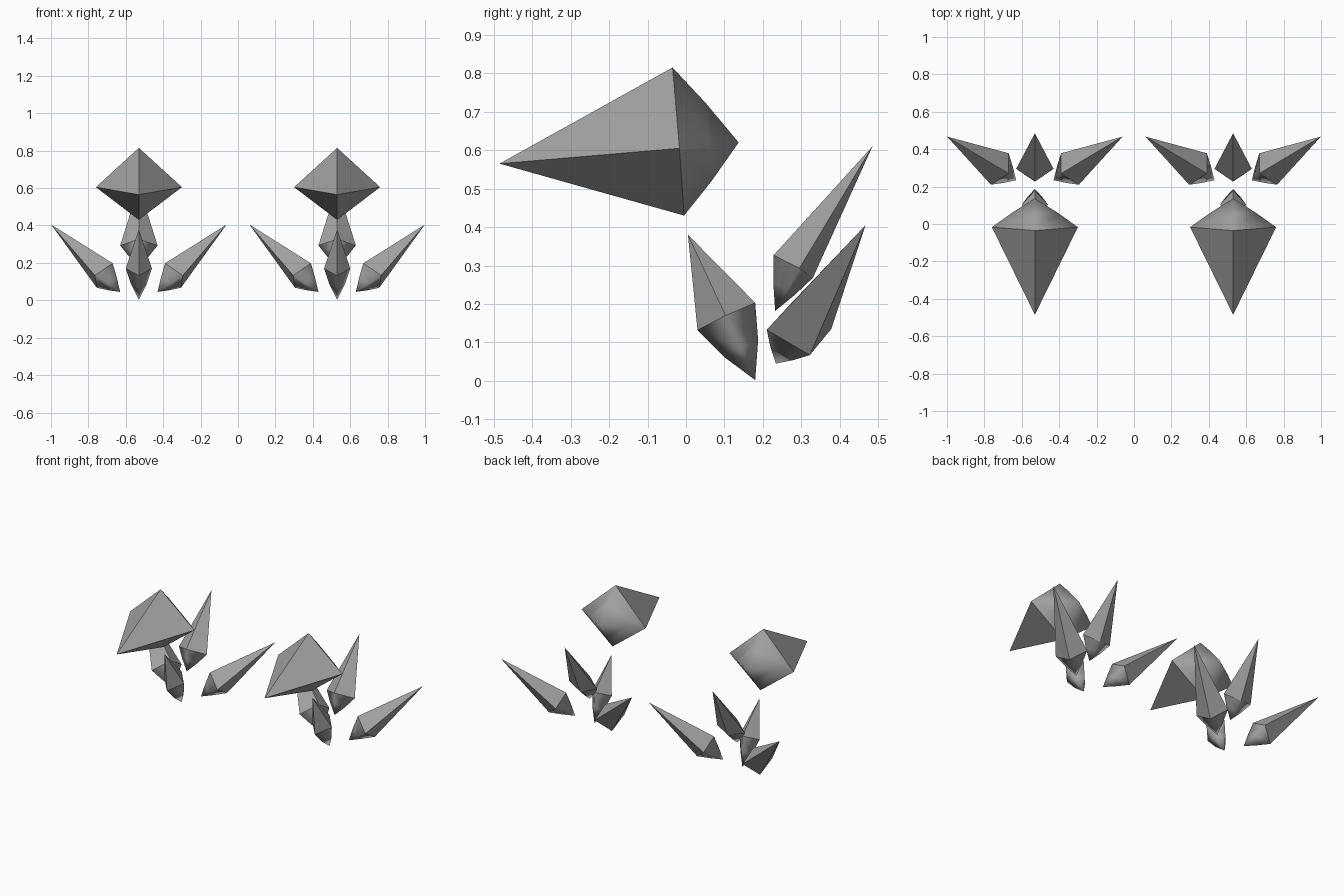
import bpy, bmesh
from mathutils import Vector

cube = bpy.data.objects.get("Cube")
if cube:
    bpy.data.objects.remove(cube, do_unlink=True)

# Single stone grey
GREY = (0.37, 0.37, 0.37, 1.0)
mat = bpy.data.materials.new("stone grey")
mat.use_nodes = True
mat.diffuse_color = GREY
bsdf = next(n for n in mat.node_tree.nodes if n.type == 'BSDF_PRINCIPLED')
bsdf.inputs["Base Color"].default_value = GREY


def crystal(name, offset, tip, ring, base, bulge=0.05):
    """Four-sided spike: flat faces up to the tip, a rounded cap down to the base."""
    tip, base = Vector(tip), Vector(base)
    ring = [Vector(p) for p in ring]
    centre = sum(ring, Vector()) / 4
    bm = bmesh.new()
    vt, vb = bm.verts.new(tip), bm.verts.new(base)
    vr = [bm.verts.new(p) for p in ring]
    # slightly swollen middle ring of the cap
    vm = [bm.verts.new(p.lerp(base, 0.5) + (p - centre) * bulge) for p in ring]
    for i in range(4):
        j = (i + 1) % 4
        bm.faces.new((vt, vr[i], vr[j]))
        bm.faces.new((vr[i], vm[i], vm[j], vr[j])).smooth = True
        bm.faces.new((vm[i], vb, vm[j])).smooth = True
    # crisp girdle between the spike and the cap
    for i in range(4):
        bm.edges.get((vr[i], vr[(i + 1) % 4])).smooth = False
    bmesh.ops.recalc_face_normals(bm, faces=bm.faces[:])
    mesh = bpy.data.meshes.new(name)
    bm.to_mesh(mesh)
    bm.free()
    mesh.materials.append(mat)
    obj = bpy.data.objects.new(name, mesh)
    obj.location.x = offset
    bpy.context.collection.objects.link(obj)


def flip(p, s):
    return (p[0] * s, p[1], p[2])


# Side spike, outer side towards +x: inner top, front, bottom, back
SIDE_TIP, SIDE_BASE = (0.469, 0.467, 0.405), (0.10, 0.234, 0.045)
SIDE_RING = [(0.14, 0.27, 0.198), (0.235, 0.21, 0.133),
             (0.225, 0.322, 0.067), (0.14, 0.378, 0.135)]

for side, cx in (("left", 0.53), ("right", -0.53)):
    # large forward-pointing head spike
    crystal(side + "_large_spike", cx, (0, -0.485, 0.565),
            [(0, -0.035, 0.815), (0.23, -0.017, 0.605),
             (0, -0.005, 0.43), (-0.23, -0.017, 0.605)], (0, 0.137, 0.62), 0.03)
    # small spike below the head
    crystal(side + "_front_spike", cx, (0, 0.005, 0.38),
            [(0, 0.03, 0.132), (0.07, 0.103, 0.17),
             (0, 0.18, 0.203), (-0.07, 0.103, 0.17)], (0, 0.18, 0.002), 0.1)
    # tall rear spike
    crystal(side + "_rear_spike", cx, (0, 0.485, 0.61),
            [(0, 0.228, 0.327), (0.10, 0.295, 0.293),
             (0, 0.33, 0.268), (-0.10, 0.295, 0.293)], (0, 0.232, 0.182))
    # mirrored pair of side spikes
    for label, s in (("left", 1), ("right", -1)):
        crystal(f"{side}_group_{label}_side_spike", cx, flip(SIDE_TIP, s),
                [flip(p, s) for p in SIDE_RING], flip(SIDE_BASE, s), 0.03)
